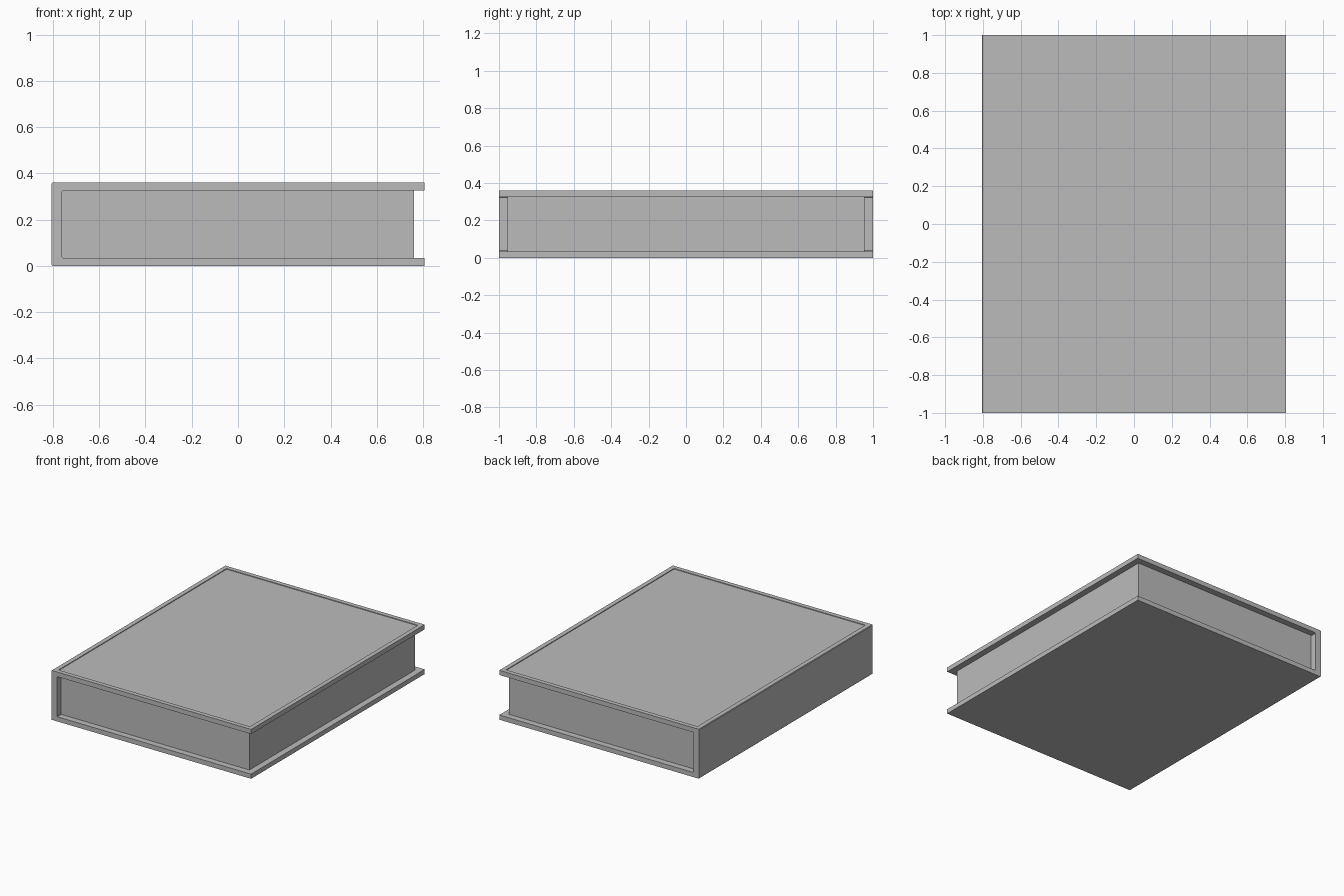
import bpy
import bmesh

cube = bpy.data.objects.get("Cube")
if cube:
    bpy.data.objects.remove(cube, do_unlink=True)

W, L, H = 0.806, 1.0, 0.36       # half width, half length, height
T, SPINE = 0.034, 0.046          # board and spine thickness
OVERHANG, PANEL = 0.046, 0.005   # board overhang and panel depth

grey = bpy.data.materials.new("plain grey")
grey.use_nodes = True
grey.diffuse_color = (0.5, 0.5, 0.5, 1)
grey.node_tree.nodes["Principled BSDF"].inputs["Base Color"].default_value = (0.5, 0.5, 0.5, 1)


def add_object(name, bm):
    bmesh.ops.recalc_face_normals(bm, faces=bm.faces)
    mesh = bpy.data.meshes.new(name)
    bm.to_mesh(mesh)
    bm.free()
    mesh.materials.append(grey)
    obj = bpy.data.objects.new(name, mesh)
    bpy.context.collection.objects.link(obj)
    return obj


# Cover: C-shaped profile with slightly eased corners, extruded along y
e, inner = 0.004, -W + SPINE
profile = [(W, 0), (W, T), (inner + e, T), (inner, T + e)]
profile += [(x, H - z) for x, z in reversed(profile)]
profile += [(-W + e, H), (-W, H - e), (-W, e), (-W + e, 0)]

bm = bmesh.new()
front = bm.faces.new([bm.verts.new((x, -L, z)) for x, z in profile])
result = bmesh.ops.extrude_face_region(bm, geom=[front], use_keep_orig=True)
back_verts = [v for v in result["geom"] if isinstance(v, bmesh.types.BMVert)]
bmesh.ops.translate(bm, verts=back_verts, vec=(0, 2 * L, 0))
bmesh.ops.recalc_face_normals(bm, faces=bm.faces)

# Shallow sunken panel on the front board
top = max(bm.faces, key=lambda f: f.calc_center_median().z)
bmesh.ops.inset_individual(bm, faces=[top], thickness=OVERHANG)
bmesh.ops.inset_individual(bm, faces=[top], thickness=0.0005, depth=-PANEL)
add_object("cover", bm)

# Page block between the boards
bm = bmesh.new()
bmesh.ops.create_cube(bm, size=1)
bmesh.ops.scale(bm, verts=bm.verts, vec=(-2 * inner, 2 * (L - OVERHANG), H - 2 * T))
bmesh.ops.translate(bm, verts=bm.verts, vec=(0, 0, H / 2))
add_object("page_block", bm)
